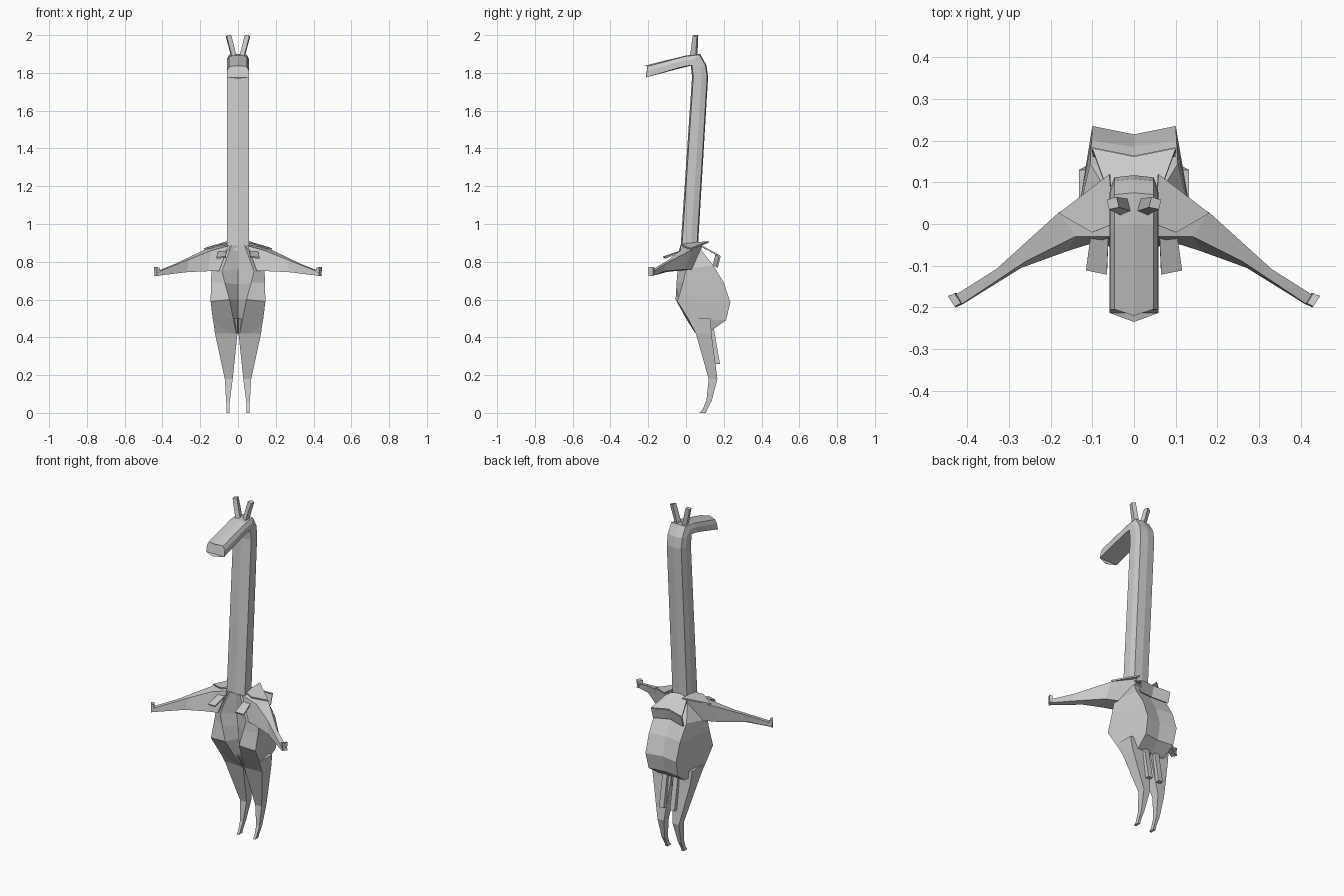
import bpy, bmesh

grey = bpy.data.materials.new("warm_grey")
grey.diffuse_color = (0.6, 0.6, 0.6, 1)


def finish(name, bm, mirror=False):
    bmesh.ops.remove_doubles(bm, verts=bm.verts, dist=1e-5)
    bmesh.ops.recalc_face_normals(bm, faces=bm.faces)
    me = bpy.data.meshes.new(name)
    bm.to_mesh(me)
    bm.free()
    ob = bpy.data.objects.new(name, me)
    bpy.context.collection.objects.link(ob)
    me.materials.append(grey)
    if mirror:
        m = ob.modifiers.new("mirror", "MIRROR")
        m.use_clip = True
    return ob


def loft(name, rings, mirror=False, caps=True):
    """Skin a list of equal-length closed rings."""
    bm = bmesh.new()
    vs = [[bm.verts.new(p) for p in r] for r in rings]
    n = len(rings[0])
    for a, b in zip(vs, vs[1:]):
        for i in range(n):
            j = (i + 1) % n
            bm.faces.new((a[i], a[j], b[j], b[i]))
    if caps:
        bm.faces.new(vs[0])
        bm.faces.new(vs[-1])
    return finish(name, bm, mirror)


def symmetric(half):
    """Close a half ring that starts and ends on the centre line."""
    return half + [(-x, y, z) for x, y, z in half[-2:0:-1]]


def rect(x0, x1, y0, y1, z):
    return [(x0, y0, z), (x1, y0, z), (x1, y1, z), (x0, y1, z)]


def plate(name, quad, thickness, mirror=True):
    bm = bmesh.new()
    bm.faces.new([bm.verts.new(p) for p in quad])
    ob = finish(name, bm, mirror)
    s = ob.modifiers.new("thickness", "SOLIDIFY")
    s.thickness, s.offset = thickness, 0
    return ob


# Neck and head: one bent tube, each entry = front/under point and back/top point (y, z)
path = [((-.03, .86), (.062, .86)), ((.032, 1.78), (.117, 1.78)),
        ((.025, 1.84), (.108, 1.84)), ((-.0, 1.832), (.075, 1.90)),
        ((-.04, 1.822), (.0, 1.892)), ((-.235, 1.77), (-.22, 1.838))]
rings = []
for (fy, fz), (by, bz) in path:
    def mix(t):
        return fy + (by - fy) * t, fz + (bz - fz) * t
    rings.append(symmetric([(0, fy, fz), (.059, *mix(.08)), (.058, *mix(.6)),
                            (.047, *mix(.94)), (0, by, bz)]))
rings[-1] = [(x, y + abs(x) * .35, z) for x, y, z in rings[-1]]
loft("neck_and_head", rings)

# Horns
loft("horn", [[(.005, .03, 1.88), (.03, .02, 1.88), (.035, .05, 1.88), (.012, .06, 1.88)],
              [(.036, .04, 2.0), (.06, .035, 1.995), (.065, .058, 1.995), (.042, .065, 2.0)]], True)

# Body: stacked rings with a hollow chest and a wide rump
body = [[(0, -.03, .885), (.035, -.03, .885), (.07, .01, .88), (.06, .07, .875), (0, .07, .875)],
        [(0, -.01, .76), (.085, -.045, .75), (.14, .0, .76), (.105, .145, .78), (0, .13, .79)],
        [(0, .0, .68), (.07, -.05, .69), (.143, -.015, .69), (.102, .2, .69), (0, .185, .69)],
        [(0, .02, .6), (.045, -.055, .6), (.145, -.045, .59), (.1, .235, .585), (0, .215, .585)],
        [(0, .04, .5), (.025, .0, .5), (.134, .01, .5), (.095, .212, .49), (0, .2, .49)],
        [(0, .06, .42), (.01, .05, .42), (.12, .055, .42), (.085, .14, .44), (0, .14, .44)]]
loft("body", [symmetric(r) for r in body])

# Legs and feet
loft("leg", [rect(.002, .132, .01, .13, .5), rect(.003, .122, .052, .135, .42),
             rect(.028, .07, .12, .166, .18), rect(.043, .063, .108, .137, .065),
             rect(.046, .06, .088, .112, .018), rect(.046, .06, .072, .106, .0)], True)

# Arms with upturned hands
loft("arm", [[(.05, .09, .9), (.05, -.03, .885), (.1, -.045, .75), (.09, .05, .76)],
             [(.18, .028, .862), (.14, -.03, .86), (.16, -.065, .75), (.2, .0, .76)],
             [(.33, -.108, .79), (.26, -.09, .812), (.27, -.105, .745), (.33, -.115, .75)],
             [(.425, -.168, .752), (.41, -.19, .752), (.41, -.192, .728), (.425, -.168, .728)],
             [(.432, -.168, .75), (.42, -.195, .75), (.428, -.2, .724), (.445, -.172, .724)]], True)
loft("hand", [[(.41, -.19, .73), (.425, -.166, .73), (.44, -.174, .725), (.428, -.198, .725)],
              [(.415, -.19, .768), (.43, -.166, .768), (.446, -.174, .772), (.43, -.198, .772)]], True)

# Shoulder cape, back collar and chest lapels
plate("shoulder_cape", [(.058, .12, .905), (.18, .026, .868), (.1, -.02, .885), (.05, -.0, .895)], .008)
plate("back_cape", [(0, .06, .895), (.06, .07, .89), (.1, .18, .83), (0, .16, .84)], .008)
plate("back_cape_hem", [(0, .16, .84), (.1, .18, .83), (.098, .165, .77), (0, .145, .78)], .008)
plate("chest_lapel", [(.06, .0, .865), (.1, .0, .865), (.115, -.11, .82), (.065, -.12, .825)], .008)

# Tail strands
loft("tail_strand", [rect(.02, .05, .12, .145, .46), rect(.02, .05, .155, .18, .26)], True)
